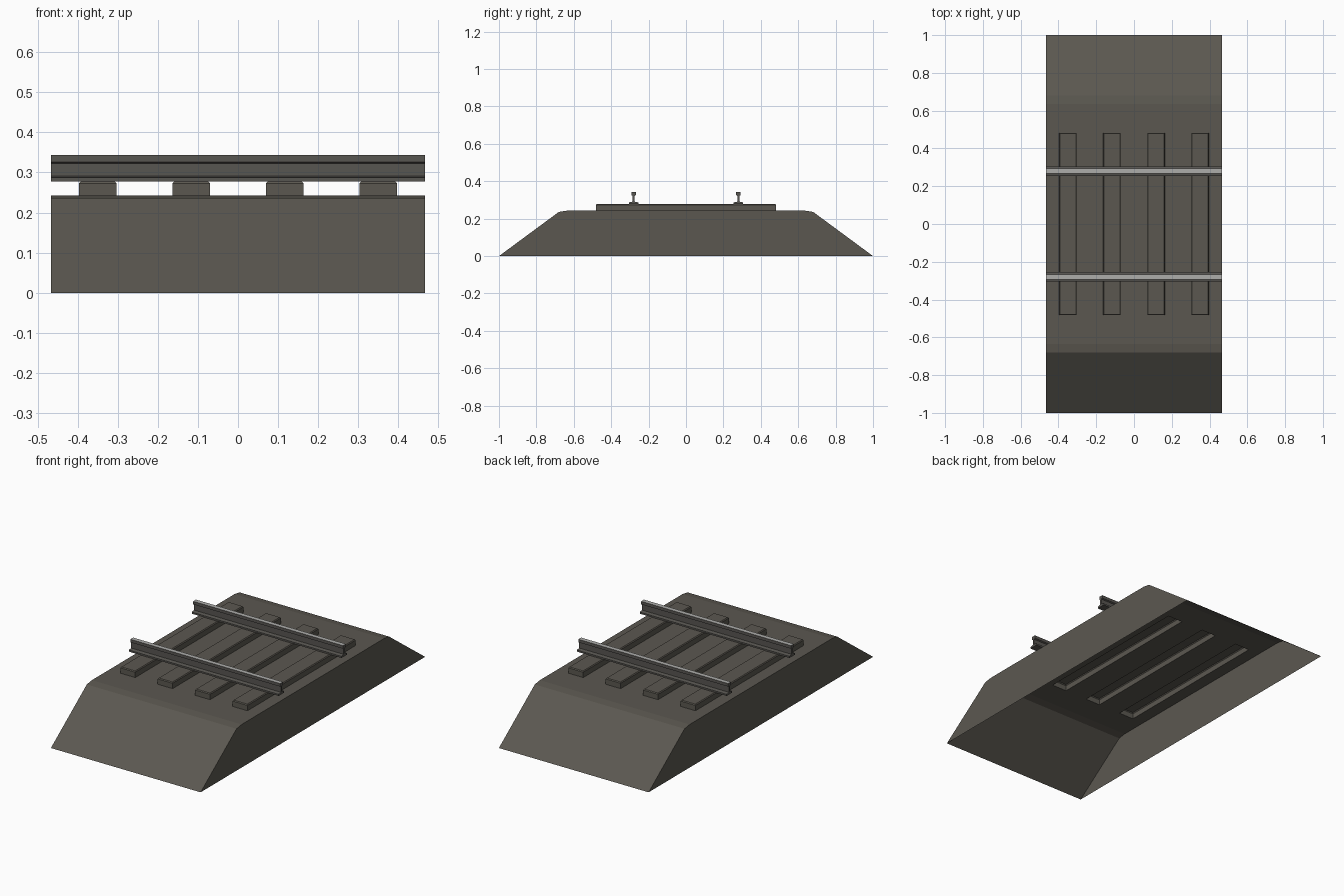
import bpy, bmesh

if "Cube" in bpy.data.objects:
    bpy.data.objects.remove(bpy.data.objects["Cube"])

HX = 0.467                       # half length along the track
TOP = 0.243                      # ballast top height
SLEEPER_TOP = 0.278
SLEEPER_X = [-0.35, -0.1167, 0.1167, 0.35]
SW, SY = 0.0465, 0.482           # sleeper half width and half length


def material(name, col):
    m = bpy.data.materials.new(name)
    m.diffuse_color = (*col, 1)
    m.use_nodes = True
    m.node_tree.nodes["Principled BSDF"].inputs["Base Color"].default_value = m.diffuse_color
    return m


stone = material("dark_stone", (0.105, 0.097, 0.081))
iron = material("dark_iron", (0.097, 0.092, 0.083))
steel = material("worn_steel", (0.42, 0.42, 0.41))


def finish(name, bm, mats, recalc=True):
    bmesh.ops.remove_doubles(bm, verts=bm.verts, dist=1e-5)
    if recalc:
        bmesh.ops.recalc_face_normals(bm, faces=bm.faces)
    me = bpy.data.meshes.new(name)
    bm.to_mesh(me)
    bm.free()
    for m in mats:
        me.materials.append(m)
    ob = bpy.data.objects.new(name, me)
    bpy.context.collection.objects.link(ob)
    return ob


def face(bm, pts):
    return bm.faces.new([bm.verts.new(p) for p in pts])


# Ballast bed: hollow shell, open below, with openings under the sleepers
bm = bmesh.new()
side = [(-1, 0), (-0.68, 0.236), (-0.635, TOP)]
profile = side + [(-y, z) for y, z in reversed(side)]
for (y0, z0), (y1, z1) in zip(profile, profile[1:]):
    if z0 == z1 == TOP:
        continue
    face(bm, [(-HX, y0, z0), (HX, y0, z0), (HX, y1, z1), (-HX, y1, z1)])
xs = [-HX] + [c + s * SW for c in SLEEPER_X for s in (-1, 1)] + [HX]
ys = [-0.635, -SY, SY, 0.635]
for i in range(len(xs) - 1):
    for j in range(3):
        if i % 2 and j == 1:
            continue             # opening for a sleeper
        face(bm, [(xs[i], ys[j], TOP), (xs[i + 1], ys[j], TOP),
                  (xs[i + 1], ys[j + 1], TOP), (xs[i], ys[j + 1], TOP)])
face(bm, [(HX, y, z) for y, z in profile])
face(bm, [(-HX, y, z) for y, z in reversed(profile)])
finish("ballast_bed", bm, [stone])

# Sleepers: hollow blocks with chamfered top edges
for n, cx in enumerate(SLEEPER_X):
    bm = bmesh.new()
    rings = []
    for z, d in ((TOP, 0), (SLEEPER_TOP - 0.005, 0), (SLEEPER_TOP, 0.004)):
        w, l = SW - d, SY - d
        rings.append([bm.verts.new((cx + a * w, b * l, z))
                      for a, b in ((-1, -1), (1, -1), (1, 1), (-1, 1))])
    for lo, hi in zip(rings, rings[1:]):
        for k in range(4):
            q = (k + 1) % 4
            bm.faces.new((lo[k], lo[q], hi[q], hi[k]))
    bm.faces.new(rings[-1])
    finish(f"sleeper_{n + 1}", bm, [stone], recalc=False)

# Rails: flanged profile swept along x, polished running surface on top
half = [(0.025, SLEEPER_TOP), (0.025, 0.287), (0.005, 0.291), (0.005, 0.322),
        (0.0125, 0.326), (0.0125, 0.343)]
section = half + [(-y, z) for y, z in reversed(half)]
for name, cy in (("front_rail", -0.28), ("back_rail", 0.28)):
    bm = bmesh.new()
    f = face(bm, [(-HX, cy + y, z) for y, z in section])
    ext = bmesh.ops.extrude_face_region(bm, geom=[f], use_keep_orig=True)
    bmesh.ops.translate(bm, vec=(2 * HX, 0, 0),
                        verts=[v for v in ext["geom"] if isinstance(v, bmesh.types.BMVert)])
    bmesh.ops.recalc_face_normals(bm, faces=bm.faces)
    for f in bm.faces:
        if f.calc_center_median().z > 0.342:
            f.material_index = 1
    finish(name, bm, [iron, steel])
